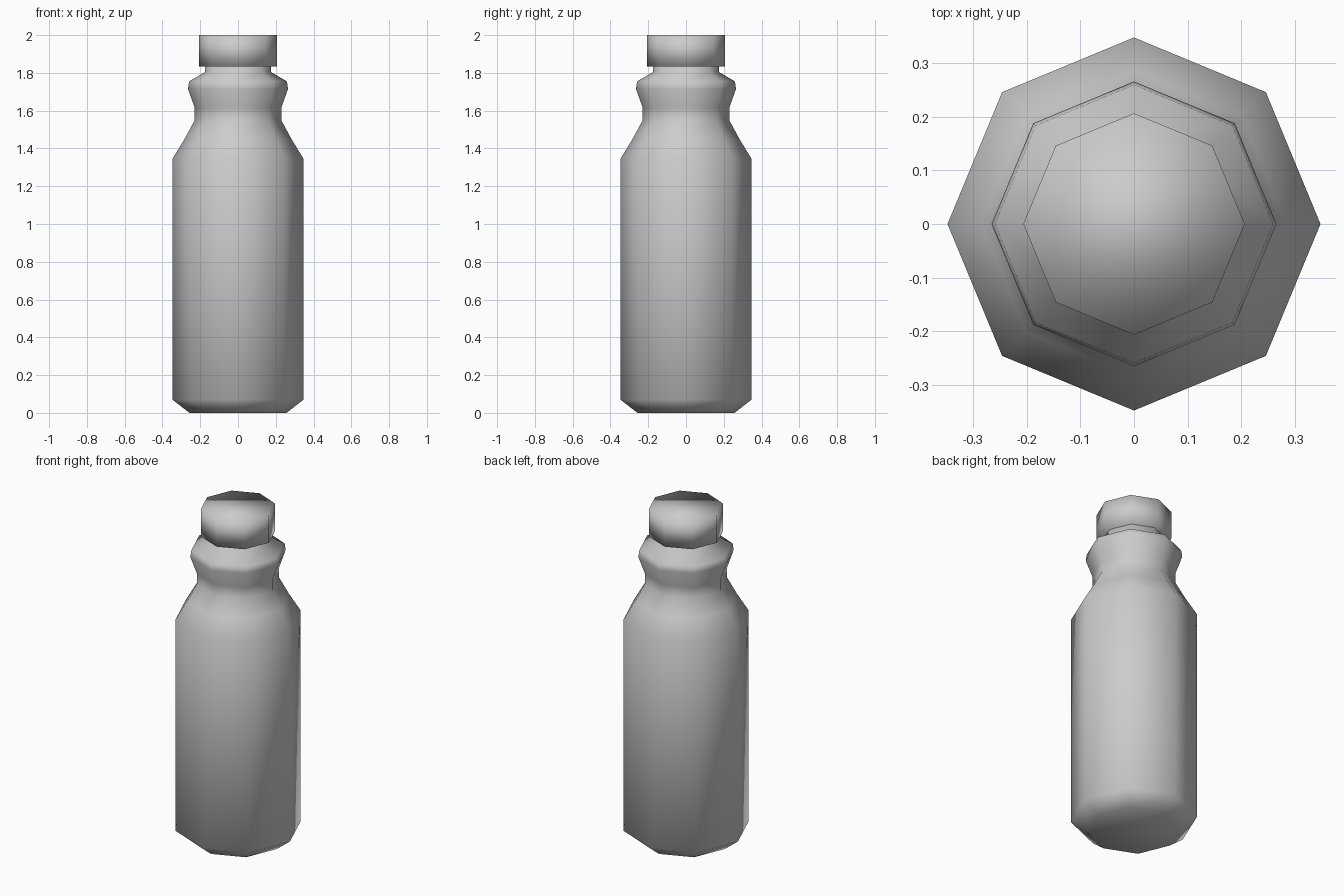
import bpy, bmesh
from math import cos, sin, pi

if "Cube" in bpy.data.objects:
    bpy.data.objects.remove(bpy.data.objects["Cube"])

SIDES = 8


def turned(name, profile):
    """Closed eight-sided solid from (radius, height) pairs, bottom to top."""
    bm = bmesh.new()
    rings = [[bm.verts.new((r * cos(2 * pi * i / SIDES), r * sin(2 * pi * i / SIDES), z))
              for i in range(SIDES)] for r, z in profile]
    for low, high in zip(rings, rings[1:]):
        for i in range(SIDES):
            j = (i + 1) % SIDES
            bm.faces.new((low[i], low[j], high[j], high[i]))
    bm.faces.new(rings[0][::-1])
    bm.faces.new(rings[-1])
    for face in bm.faces:
        face.smooth = True
    mesh = bpy.data.meshes.new(name)
    bm.to_mesh(mesh)
    bm.free()
    obj = bpy.data.objects.new(name, mesh)
    bpy.context.collection.objects.link(obj)
    return obj


# Body: chamfered base, straight wall, shoulder, pinched neck, collar and mouth
turned("bottle_body", [
    (0.257, 0.0), (0.347, 0.07), (0.347, 1.345), (0.283, 1.45),
    (0.229, 1.55), (0.229, 1.615), (0.265, 1.715), (0.259, 1.755),
    (0.174, 1.805), (0.174, 1.836)])

# Screw cap
turned("cap", [(0.206, 1.835), (0.206, 2.0)])
